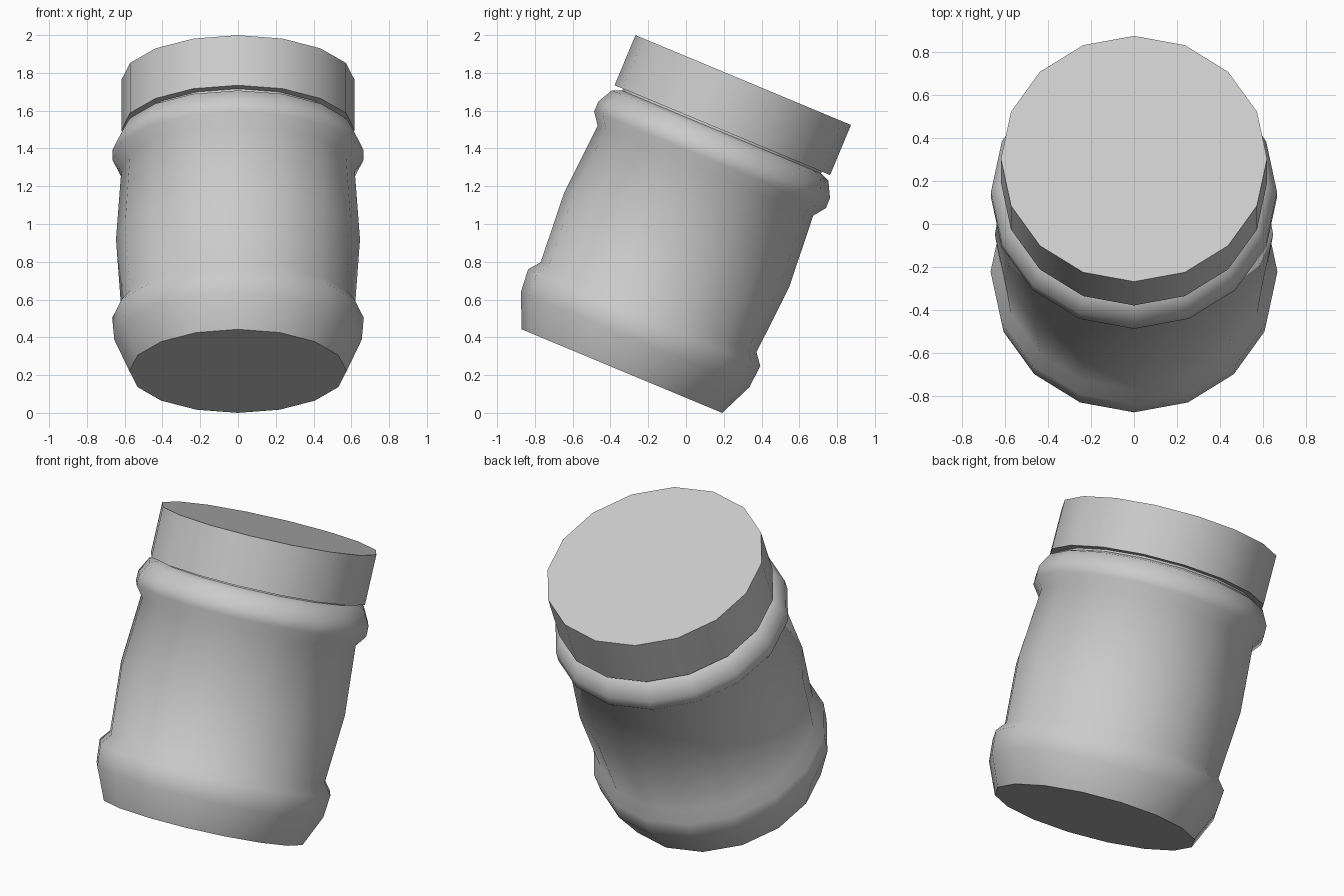
import bpy, bmesh, math
from mathutils import Matrix

if "Cube" in bpy.data.objects:
    bpy.data.objects.remove(bpy.data.objects["Cube"])

SIDES = 16
# Jar axis leans back; origin is the centre of the base
TILT = Matrix.Translation((0, -0.339, 0.2212)) @ Matrix.Rotation(math.radians(-22.62), 4, 'X')


def lathe(name, profile):
    """Revolve (radius, height) points into a capped 16-sided solid."""
    bm = bmesh.new()
    rings = [[bm.verts.new((r * math.cos(a), r * math.sin(a), h))
              for a in (2 * math.pi * i / SIDES for i in range(SIDES))]
             for r, h in profile]
    for low, high in zip(rings, rings[1:]):
        for i in range(SIDES):
            j = (i + 1) % SIDES
            bm.faces.new((low[i], low[j], high[j], high[i]))
    bm.faces.new(rings[0][::-1])
    bm.faces.new(rings[-1])
    bmesh.ops.recalc_face_normals(bm, faces=bm.faces)
    mesh = bpy.data.meshes.new(name)
    bm.to_mesh(mesh)
    bm.free()
    obj = bpy.data.objects.new(name, mesh)
    bpy.context.collection.objects.link(obj)
    obj.matrix_world = TILT
    bpy.ops.object.select_all(action='DESELECT')
    obj.select_set(True)
    bpy.context.view_layer.objects.active = obj
    bpy.ops.object.shade_smooth_by_angle(angle=math.radians(60))
    return obj


# Jar body: flared foot ring, bulged wall, shoulder ring, neck
lathe("jar_body", [
    (0.575, 0.0), (0.655, 0.18), (0.666, 0.306), (0.619, 0.366),
    (0.646, 0.755), (0.618, 1.149), (0.665, 1.212), (0.664, 1.27),
    (0.621, 1.351), (0.57, 1.371), (0.57, 1.40)])

# Flat straight-sided lid
lathe("lid", [(0.618, 1.382), (0.618, 1.669)])
